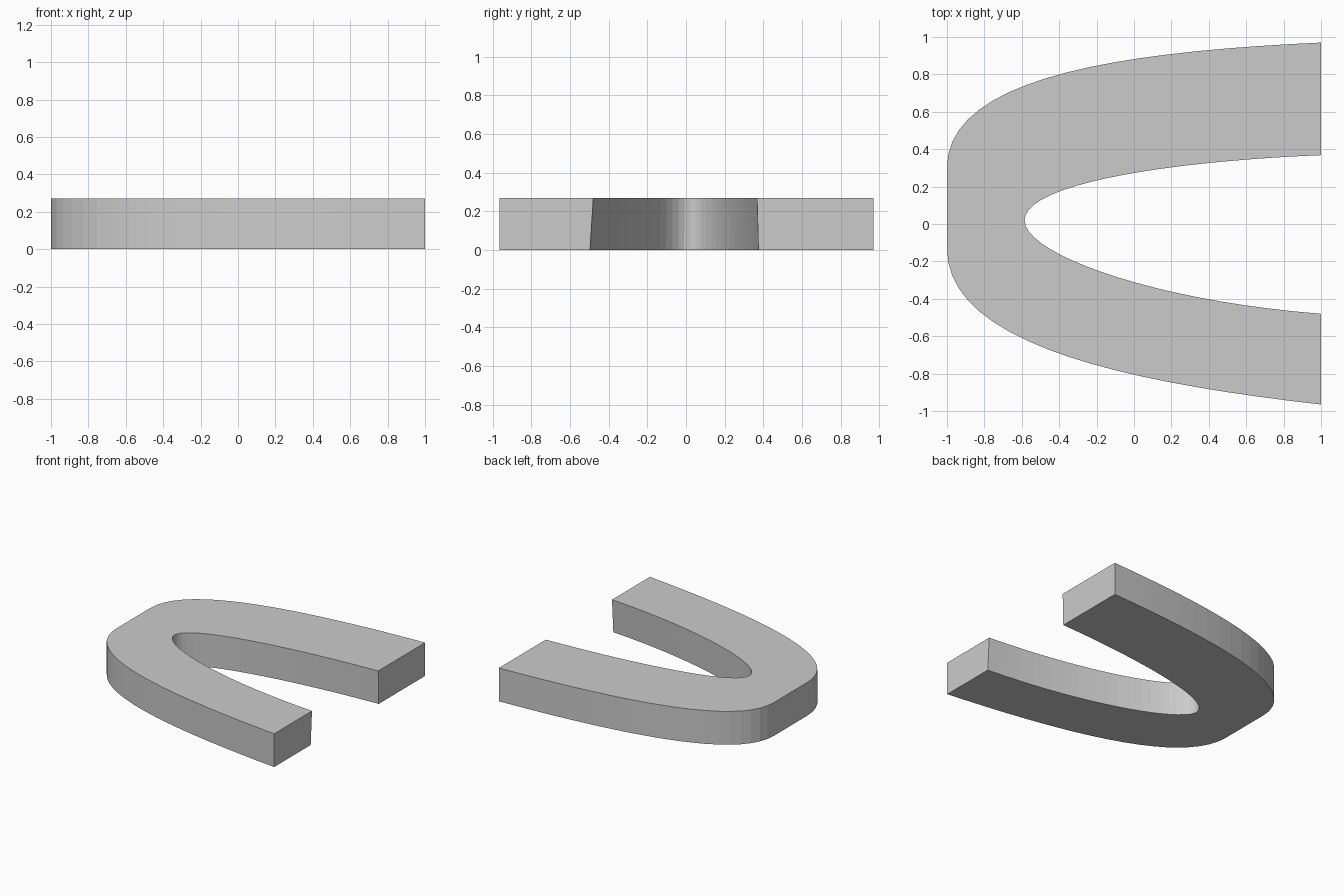
import bpy
import bmesh
from mathutils import Vector
from mathutils.geometry import interpolate_bezier

HEIGHT = 0.27
STEPS = 20

cube = bpy.data.objects.get("Cube")
if cube:
    bpy.data.objects.remove(cube, do_unlink=True)


def arc(*points):
    """Sample a cubic curve given by four (x, y) control points."""
    return interpolate_bezier(*[Vector((x, y, 0)) for x, y in points], STEPS)


def outline(tip, upper_end, lower_end):
    """Closed horseshoe outline; the arguments set the inner wall."""
    outer_upper = arc((-1, 0.30), (-1, 0.78), (-0.10, 0.92), (1, 0.97))
    outer_lower = arc((-1, -0.13), (-1, -0.63), (-0.10, -0.84), (1, -0.965))
    inner_upper = arc((tip, 0.02), (tip, 0.21),
                      (0.15, upper_end - 0.035), (1, upper_end))
    inner_lower = arc((tip, 0.02), (tip, -0.16),
                      (0.10, lower_end + 0.07), (1, lower_end))
    return outer_upper[::-1] + outer_lower + inner_lower[::-1] + inner_upper[1:]


# Horseshoe body: the inner wall opens slightly towards the bottom
bm = bmesh.new()
bottom = [bm.verts.new(p) for p in outline(-0.59, 0.375, -0.497)]
top = [bm.verts.new(p + Vector((0, 0, HEIGHT)))
       for p in outline(-0.585, 0.368, -0.48)]
bm.faces.new(top)
bm.faces.new(bottom[::-1])
count = len(top)
for i in range(count):
    j = (i + 1) % count
    bm.faces.new((bottom[i], bottom[j], top[j], top[i]))
bmesh.ops.recalc_face_normals(bm, faces=bm.faces)
mesh = bpy.data.meshes.new("curved_arch")
bm.to_mesh(mesh)
bm.free()

body = bpy.data.objects.new("curved_arch", mesh)
bpy.context.collection.objects.link(body)

# Plain grey material
grey = bpy.data.materials.new("light_grey")
grey.use_nodes = True
color = (0.6, 0.6, 0.6, 1)
grey.diffuse_color = color
grey.node_tree.nodes["Principled BSDF"].inputs["Base Color"].default_value = color
mesh.materials.append(grey)
